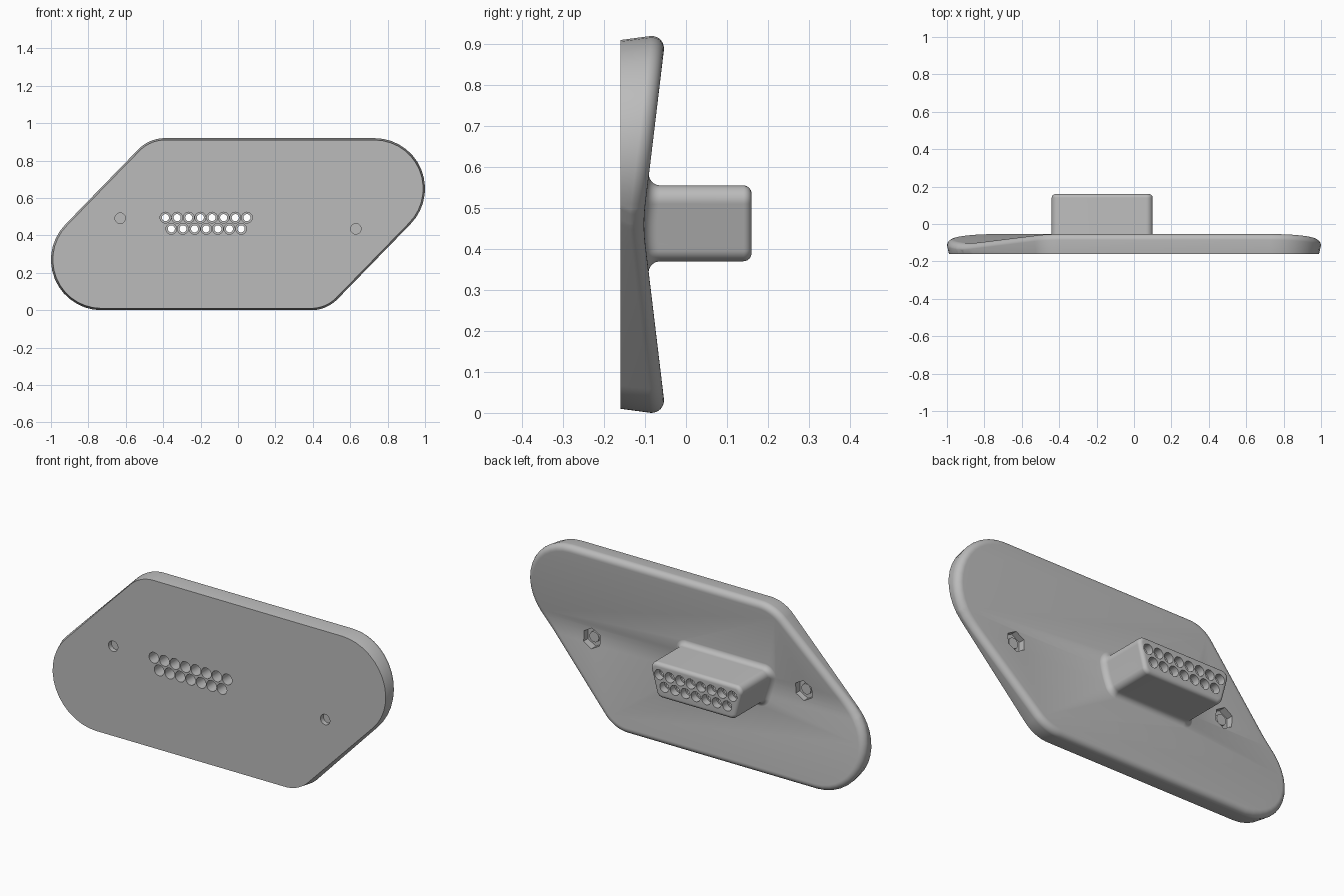
import bpy, bmesh, math
from mathutils import Vector

if "Cube" in bpy.data.objects:
    bpy.data.objects.remove(bpy.data.objects["Cube"], do_unlink=True)

grey = bpy.data.materials.new("plain grey")
grey.use_nodes = True
GREY = (0.5, 0.5, 0.5, 1)
grey.diffuse_color = GREY
grey.node_tree.nodes["Principled BSDF"].inputs["Base Color"].default_value = GREY

MID, FRONT, BACK = 0.46, -0.16, -0.102   # valley height, front and back depth
SLOPE, BLEND = 0.12, 0.05                # valley steepness and softened half width


def rise(z):
    """How far the V-shaped back stands above its valley."""
    d = abs(z - MID)
    return SLOPE * (d - BLEND / 2 if d > BLEND else d * d / (2 * BLEND))


def outline(corners, offset, steps=14):
    """Closed outline made of arcs (x, z, radius, start, end) grown by offset."""
    pts = []
    for x, z, r, a, b in corners:
        for i in range(steps + 1):
            t = math.radians(a + (b - a) * i / steps)
            pts.append((x + (r + offset) * math.cos(t), z + (r + offset) * math.sin(t)))
    return pts


def skin(bm, rings):
    """Join rings of points into a closed solid."""
    loops = [[bm.verts.new(p) for p in ring] for ring in rings]
    n = len(loops[0])
    for a, b in zip(loops, loops[1:]):
        for i in range(n):
            j = (i + 1) % n
            bm.faces.new((a[i], a[j], b[j], b[i]))
    bm.faces.new(loops[0][::-1])
    bm.faces.new(loops[-1])


def finish(bm, name):
    bmesh.ops.recalc_face_normals(bm, faces=bm.faces)
    mesh = bpy.data.meshes.new(name)
    bm.to_mesh(mesh)
    bm.free()
    mesh.materials.append(grey)
    obj = bpy.data.objects.new(name, mesh)
    bpy.context.collection.objects.link(obj)
    return obj


def loft(name, corners, layers, weight):
    """Stack offset outlines along y, then bend them to follow the valley."""
    bm = bmesh.new()
    skin(bm, [[(x, y, z) for x, z in outline(corners, off)] for off, y in layers])
    for i in range(-4, 5):
        geom = bm.verts[:] + bm.edges[:] + bm.faces[:]
        bmesh.ops.bisect_plane(bm, geom=geom, dist=1e-5, plane_no=Vector((0, 0, 1)),
                               plane_co=Vector((0, 0, MID + BLEND * i / 4)))
    for v in bm.verts:
        v.co.y += rise(v.co.z) * min(1, max(0, weight(v.co.y)))
    return finish(bm, name)


def stepped_cutter(bm, x, z, steps, sides, turn=0):
    """Cutter along y from (radius, y) steps."""
    angles = [turn + math.tau * i / sides for i in range(sides)]
    skin(bm, [[(x + r * math.cos(a), y, z + r * math.sin(a)) for a in angles]
              for r, y in steps])


def boolean(target, tool, operation):
    mod = target.modifiers.new(operation.lower(), 'BOOLEAN')
    mod.operation, mod.object, mod.solver = operation, tool, 'EXACT'
    bpy.context.view_layer.objects.active = target
    bpy.ops.object.modifier_apply(modifier=mod.name)
    bpy.data.objects.remove(tool, do_unlink=True)


QUARTER = [math.radians(90 * i / 8) for i in range(9)]

# Plate: skewed rounded panel with drafted walls and a rolled back edge
BIG, SMALL, EDGE = 0.27, 0.2, 0.035
plate_corners = [(-1 + BIG, BIG, BIG, 135, 270), (0.39, SMALL, SMALL, 270, 315),
                 (1 - BIG, 2 * MID - BIG, BIG, -45, 90),
                 (-0.39, 2 * MID - SMALL, SMALL, 90, 135)]
plate_layers = [(-0.01, FRONT)] + [
    (EDGE * (math.cos(a) - 1), BACK + EDGE * (math.sin(a) - 1)) for a in QUARTER]
plate = loft("connector_plate", plate_corners, plate_layers,
             lambda y: (y - FRONT) / (BACK - EDGE - FRONT))

# Boss: D-shaped block with a flared root and a rounded end
R, LEAN, FLARE, TIP, END = 0.035, 15, 0.033, 0.02, 0.16
left, right, low, high = -0.44 + R, 0.10 - R, 0.37 + R, 0.555 - R
inset = (high - low) * math.tan(math.radians(LEAN))
boss_corners = [(right, high, R, -LEAN, 90), (left, high, R, 90, 180 + LEAN),
                (left + inset, low, R, 180 + LEAN, 270),
                (right - inset, low, R, 270, 360 - LEAN)]
boss_layers = [(FLARE, BACK - 0.02)]
boss_layers += [(FLARE * (1 - math.sin(a)), BACK - 0.001 + FLARE * (1 - math.cos(a)))
                for a in QUARTER]
boss_layers += [(TIP * (math.cos(a) - 1), END + TIP * (math.sin(a) - 1)) for a in QUARTER]
boss = loft("boss", boss_corners, boss_layers, lambda y: 1 if y < -0.04 else 0)
boolean(plate, boss, 'UNION')

# Contact bores: eight above seven, narrowed in the middle
bm = bmesh.new()
PITCH = 0.0622
for count, z in ((8, 0.495), (7, 0.435)):
    for i in range(count):
        x = -0.17 + (i - (count - 1) / 2) * PITCH
        stepped_cutter(bm, x, z, [(0.029, -0.2), (0.029, 0.06), (0.019, 0.06),
                                  (0.019, 0.12), (0.027, 0.12), (0.027, 0.2)], 24)

# Screw holes with hexagonal nut pockets in the back
for x, z in ((-0.63, 0.492), (0.63, 0.435)):
    stepped_cutter(bm, x, z, [(0.028, -0.2), (0.028, -0.12)], 24)
    stepped_cutter(bm, x, z, [(0.055, -0.135), (0.055, 0)], 6, math.pi / 6)
holes = finish(bm, "hole_cutter")
holes.hide_render = True
mod_tool = holes
boolean(plate, mod_tool, 'DIFFERENCE')

bpy.ops.object.select_all(action='DESELECT')
plate.select_set(True)
bpy.context.view_layer.objects.active = plate
bpy.ops.object.shade_smooth_by_angle(angle=math.radians(30))
